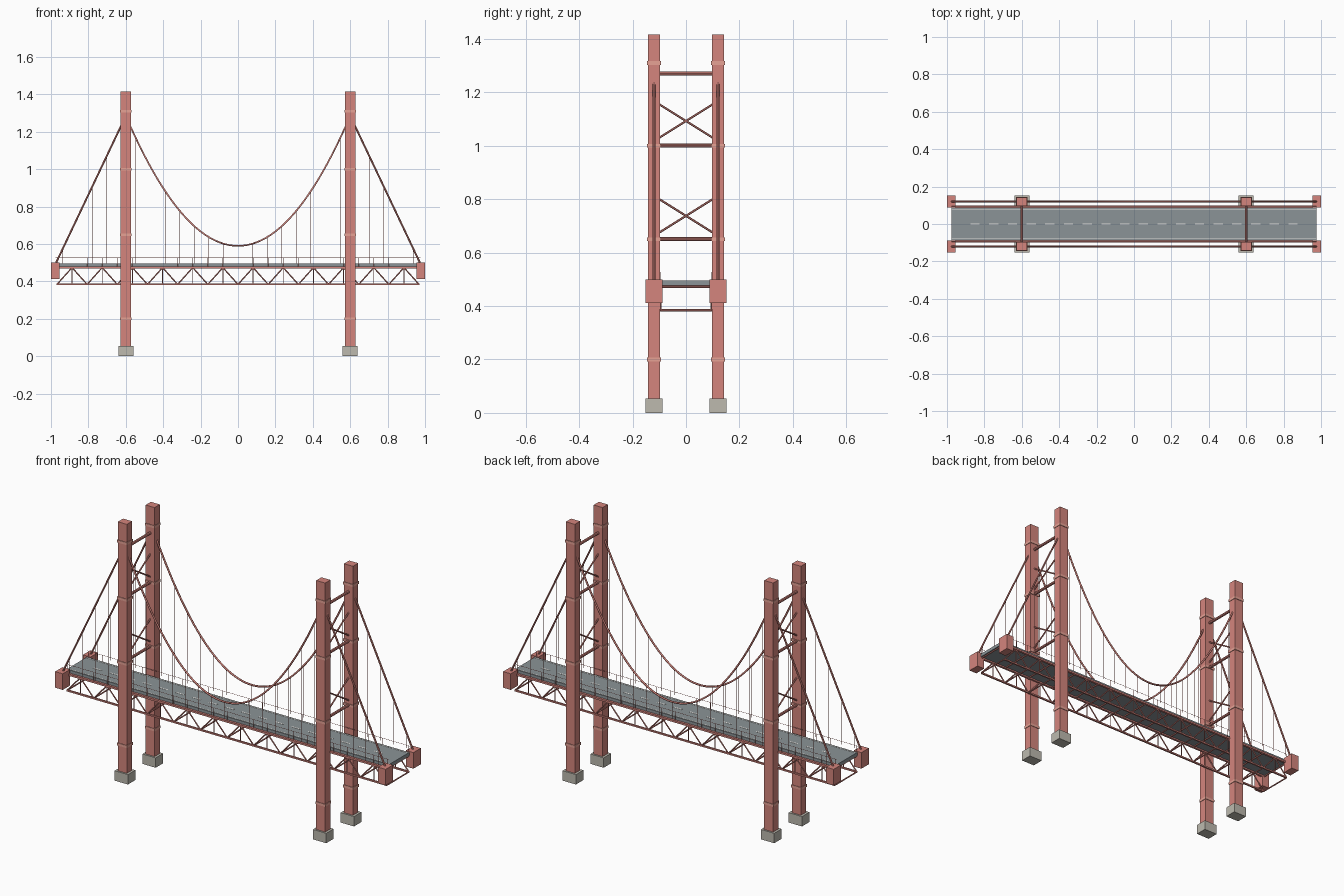
import bpy
import bmesh
from mathutils import Matrix, Vector

cube = bpy.data.objects.get("Cube")
if cube:
    bpy.data.objects.remove(cube, do_unlink=True)


def material(name, rgb):
    mat = bpy.data.materials.new(name)
    mat.use_nodes = True
    mat.diffuse_color = (*rgb, 1)
    mat.node_tree.nodes["Principled BSDF"].inputs["Base Color"].default_value = (*rgb, 1)
    return mat


RED = material("bridge red", (0.66, 0.235, 0.205))
LIGHT_RED = material("light red", (0.80, 0.36, 0.30))
CONCRETE = material("concrete", (0.51, 0.49, 0.43))
ASPHALT = material("asphalt", (0.26, 0.295, 0.31))
WHITE = material("road paint", (0.85, 0.85, 0.82))


def finish(name, bm, mat):
    mesh = bpy.data.meshes.new(name)
    bm.to_mesh(mesh)
    bm.free()
    mesh.materials.append(mat)
    bpy.context.collection.objects.link(bpy.data.objects.new(name, mesh))


def boxes(name, mat, items):
    """Each item is (centre, size)."""
    bm = bmesh.new()
    for centre, size in items:
        bmesh.ops.create_cube(bm, size=1, matrix=Matrix.Translation(centre) @ Matrix.Diagonal((*size, 1)))
    finish(name, bm, mat)


def bars(name, mat, radius, items, sides=6):
    """Each item is a (start, end) pair."""
    bm = bmesh.new()
    for a, b in items:
        a, b = Vector(a), Vector(b)
        turn = (b - a).to_track_quat("Z", "Y").to_matrix().to_4x4()
        bmesh.ops.create_cone(bm, cap_ends=True, segments=sides, radius1=radius, radius2=radius,
                              depth=(b - a).length, matrix=Matrix.Translation((a + b) / 2) @ turn)
    finish(name, bm, mat)


def cable(name, points, radius):
    curve = bpy.data.curves.new(name, "CURVE")
    curve.dimensions = "3D"
    curve.bevel_depth = radius
    curve.bevel_resolution = 1
    curve.use_fill_caps = True
    spline = curve.splines.new("POLY")
    spline.points.add(len(points) - 1)
    for p, co in zip(spline.points, points):
        p.co = (*co, 1)
    spline.use_smooth = True
    curve.materials.append(RED)
    bpy.context.collection.objects.link(bpy.data.objects.new(name, curve))


TOWER_X, LEG_Y, CABLE_TOP, CABLE_LOW = 0.6, 0.12, 1.285, 0.59
END, DECK_Z = 0.975, 0.495
SIGNS = (-1, 1)
SIDES = (("right", -1), ("left", 1))


def cable_height(x):
    x = abs(x)
    if x <= TOWER_X:
        return CABLE_LOW + (CABLE_TOP - CABLE_LOW) * (x / TOWER_X) ** 2
    return CABLE_TOP + (DECK_Z - CABLE_TOP) * (x - TOWER_X) / (END - TOWER_X)


# Towers: footings, legs, collars and bracing
for label, s in SIDES:
    x = s * TOWER_X
    feet = [(x, t * LEG_Y) for t in SIGNS]
    boxes(f"{label}_tower_footings", CONCRETE, [((*f, 0.027), (0.08, 0.064, 0.054)) for f in feet])
    boxes(f"{label}_tower_legs", RED, [((*f, 0.733), (0.054, 0.045, 1.365)) for f in feet])
    boxes(f"{label}_tower_collars", LIGHT_RED,
          [((*f, z), (0.06, 0.051, 0.014)) for f in feet for z in (0.2, 0.65, 1.0, 1.31)])
    bars(f"{label}_tower_crossbeams", RED, 0.0075,
         [((x, -LEG_Y, z), (x, LEG_Y, z)) for z in (0.65, 1.0, 1.27)], 8)
    bars(f"{label}_tower_cross_braces", RED, 0.004,
         [((x, -t * 0.1, z), (x, t * 0.1, z + 0.125)) for z in (0.675, 1.03) for t in SIGNS])

# Anchor blocks at the deck ends
boxes("anchor_blocks", RED,
      [((s * 0.977, t * LEG_Y, 0.456), (0.046, 0.064, 0.088)) for s in SIGNS for t in SIGNS])

# Main cables, backstays and hangers
for label, t in (("front", -1), ("back", 1)):
    y = t * LEG_Y
    xs = [TOWER_X * i / 24 for i in range(-24, 25)]
    cable(f"{label}_main_cable", [(x, y, cable_height(x)) for x in xs], 0.005)
    bars(f"{label}_backstays", RED, 0.005,
         [((s * END, y, DECK_Z), (s * TOWER_X, y, CABLE_TOP)) for s in SIGNS], 8)
    hangers = [0.078 * k for k in range(-12, 13)]
    bars(f"{label}_hangers", RED, 0.0012,
         [((x, y, DECK_Z), (x, y, cable_height(x))) for x in hangers], 5)

# Road deck and painted lines
boxes("road_deck", ASPHALT, [((0, 0, 0.486), (2 * END, 0.176, 0.018))])
boxes("edge_lines", WHITE, [((0, t * 0.079, DECK_Z), (2 * END, 0.005, 0.002)) for t in SIGNS])
boxes("centre_dashes", WHITE, [((-0.85 + 0.1 * i, 0, DECK_Z), (0.05, 0.008, 0.002)) for i in range(18)])

# Stiffening trusses below the deck
PANELS, TOP, LOW, TRUSS_Y = 24, 0.474, 0.384, 0.094
SPAN = 2 * 0.968
nodes = [SPAN * (i / PANELS - 0.5) for i in range(PANELS + 1)]
for label, t in (("front", -1), ("back", 1)):
    y = t * TRUSS_Y
    boxes(f"{label}_truss_chords", RED,
          [((0, y, TOP), (SPAN, 0.012, 0.01)), ((0, y, LOW), (SPAN, 0.009, 0.008))])
    web = []
    for i, (a, b) in enumerate(zip(nodes, nodes[1:])):
        za, zb = (LOW, TOP) if i % 2 == 0 else (TOP, LOW)
        web.append(((a, y, za), (b, y, zb)))
    bars(f"{label}_truss_diagonals", RED, 0.0035, web)
    bars(f"{label}_truss_posts", RED, 0.0025, [((x, y, LOW), (x, y, TOP)) for x in nodes[1::2]])
    # Railing
    rail = [((x, y, TOP), (x, y, 0.526)) for x in nodes]
    rail.append(((-END, y, 0.526), (END, y, 0.526)))
    bars(f"{label}_railing", RED, 0.001, rail, 4)

# Floor beams joining the trusses
bars("floor_beams", RED, 0.004,
     [((x, -TRUSS_Y, z), (x, TRUSS_Y, z)) for x in nodes[::2] for z in (TOP - 0.002, LOW)])
